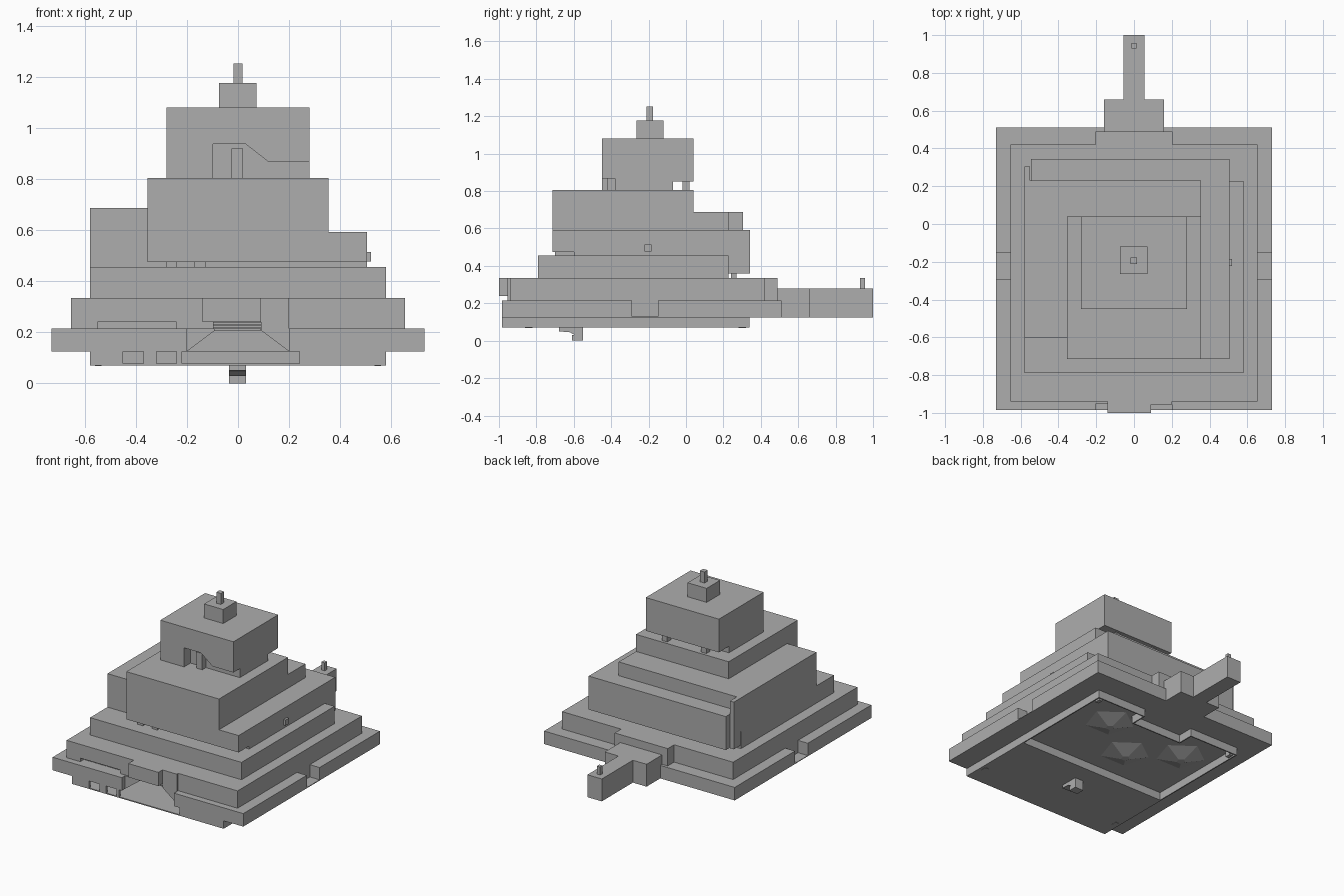
import bpy
import bmesh
from mathutils import Vector

old = bpy.data.objects.get("Cube")
if old:
    bpy.data.objects.remove(old, do_unlink=True)

stone = bpy.data.materials.new("grey stone")
stone.use_nodes = True
GREY = (0.42, 0.42, 0.42, 1)
stone.diffuse_color = GREY
stone.node_tree.nodes["Principled BSDF"].inputs["Base Color"].default_value = GREY


def prism(name, profile, axis, lo, hi):
    """Extrude a closed 2D profile along an axis (the other two axes in order)."""
    def place(p, d):
        c = list(p)
        c.insert("xyz".index(axis), d)
        return Vector(c)
    bm = bmesh.new()
    face = bm.faces.new([bm.verts.new(place(p, lo)) for p in profile])
    new = bmesh.ops.extrude_face_region(bm, geom=[face])["geom"]
    shift = place((0, 0), hi - lo)
    bmesh.ops.translate(bm, vec=shift, verts=[v for v in new if isinstance(v, bmesh.types.BMVert)])
    bmesh.ops.recalc_face_normals(bm, faces=bm.faces)
    me = bpy.data.meshes.new(name)
    bm.to_mesh(me)
    bm.free()
    me.materials.append(stone)
    ob = bpy.data.objects.new(name, me)
    bpy.context.collection.objects.link(ob)
    return ob


def box(name, x0, x1, y0, y1, z0, z1):
    return prism(name, [(x0, y0), (x1, y0), (x1, y1), (x0, y1)], "z", z0, z1)


# Lowest terrace, notched at the entrance and at both sides
half = [(.2, -.75), (.2, -.985), (.73, -.985), (.73, -.29), (.655, -.29),
        (.655, -.15), (.73, -.15), (.73, .51)]
prism("lower_terrace", half + [(-x, y) for x, y in reversed(half)], "z", .125, .215)
for side, s in (("left", 1), ("right", -1)):
    a, b = sorted((s * .65, s * .73))
    box(side + "_notch_floor", a, b, -.29, -.15, .125, .13)
    # Sloped cheeks of the doorway
    prism(side + "_door_cheek", [(s * .2, .125), (s * .2, .215), (s * .093, .215), (s * .093, .205)],
          "y", -.95, -.75)

# Second terrace with a rear bay, slightly undercut at the front
prism("second_terrace", [(-.655, -.94), (.655, -.94), (.655, .42), (.203, .42), (.203, .49),
                         (-.203, .49), (-.203, .42), (-.655, .42)], "z", .24, .335)
prism("second_terrace_foot", [(-.655, -.94), (-.55, -.94), (-.55, -.9), (-.24, -.9), (-.24, -.94),
                              (-.095, -.94), (-.095, -.75), (.09, -.75), (.09, -.94), (.655, -.94),
                              (.655, .42), (.203, .42), (.203, .49), (-.203, .49), (-.203, .42),
                              (-.655, .42)], "z", .215, .24)

# Entrance block and slats
box("entrance_block", -.14, .09, -1, -.94, .24, .335)
box("entrance_side", .09, .2, -.955, -.94, .125 + .09, .335)
for i in range(3):
    z = .206 + i * .012
    box("entrance_slat", -.095, .09, -.93 + i * .02, -.9 + i * .02, z, z + .008)

# Rear walkway
prism("rear_walkway", [(-.16, .45), (.16, .45), (.16, .66), (.055, .66), (.055, 1),
                       (-.055, 1), (-.055, .66), (-.16, .66)], "z", .125, .28)
box("walkway_post", -.013, .013, .93, .957, .28, .335)

# Underside skirt, floor panel and hanging spout
T = .008
for side, s in (("left", 1), ("right", -1)):
    a, b = sorted((s * .58, s * (.58 - T)))
    box(side + "_skirt", a, b, -.985, .34, .07, .125)
    a, b = sorted((s * .58, s * .2))
    box(side + "_rear_skirt", a, b, .34 - T, .34, .07, .125)
    a, b = sorted((s * .2, s * (.2 - T)))
    box(side + "_skirt_return", a, b, .22, .34, .07, .125)
    for y in (-.84, .3):
        a, b = sorted((s * .56, s * .535))
        box(side + "_corner_peg", a, b, y - .02, y + .02, .068, .125)
box("middle_rear_skirt", -.2, .2, .22, .22 + T, .07, .125)
box("floor_panel", -.58, .58, -.985, -.42, .07, .077)
box("panel_back", -.58, .58, -.428, -.42, .077, .125)
box("front_skirt_left", .24, .58, -.985, -.97, .07, .125)
box("front_skirt_right", -.58, -.45, -.985, -.97, .07, .125)
box("front_skirt_post", -.37, -.32, -.985, -.97, .07, .125)
box("front_skirt_end", -.24, -.22, -.985, -.97, .07, .125)
prism("spout", [(-.68, .07), (-.68, .05), (-.62, .045), (-.595, .03), (-.61, .03), (-.61, 0),
                (-.55, 0), (-.55, .07)], "x", -.035, .032)

# Shallow mounds under the floor
for x, y in ((.26, .07), (-.07, -.17), (-.37, .03)):
    bm = bmesh.new()
    bmesh.ops.create_cone(bm, cap_ends=True, segments=5, radius1=.17, radius2=.03, depth=.045)
    bmesh.ops.scale(bm, vec=(1, 1, -1), verts=bm.verts)
    bmesh.ops.translate(bm, vec=(x, y, .105), verts=bm.verts)
    bmesh.ops.recalc_face_normals(bm, faces=bm.faces)
    me = bpy.data.meshes.new("under_mound")
    bm.to_mesh(me)
    bm.free()
    me.materials.append(stone)
    bpy.context.collection.objects.link(bpy.data.objects.new("under_mound", me))

# Third terrace
box("third_terrace", -.58, .58, -.79, .228, .335, .455)

# Fourth terrace, overhanging at the rear on small feet
prism("fourth_terrace", [(-.715, .475), (-.6, .475), (-.6, .455), (.228, .455), (.228, .36),
                         (.343, .36), (.343, .592), (-.715, .592)], "x", -.355, .505)
box("fourth_terrace_wing", -.545, -.355, .228, .343, .36, .592)
for x in (-.5, 0, .45):
    box("overhang_foot", x, x + .02, .24, .27, .335, .36)
for x in (-.28, -.17):
    box("front_foot", x, x + .042, -.7, -.6, .455, .475)
box("left_knob", .505, .52, -.222, -.185, .477, .515)

# Raised wing on the right and the step behind the upper hall
box("right_wing", -.58, -.355, -.6, .23, .455, .687)
box("right_wing_wall", -.58, -.55, .23, .305, .36, .687)
box("rear_step", -.355, .355, .04, .23, .592, .687)

# Upper hall
box("upper_hall", -.355, .355, -.715, .04, .592, .805)

# Tower with a front niche and a rear undercut
prism("tower", [(-.38, .805), (-.07, .805), (-.07, .85), (.04, .85), (.04, 1.08), (-.38, 1.08)],
      "x", -.28, .28)
prism("tower_front", [(-.28, .805), (-.098, .805), (-.098, .937), (.03, .937), (.12, .867),
                      (.28, .867), (.28, 1.08), (-.28, 1.08)], "y", -.45, -.38)
box("niche_post", -.025, .02, -.42, -.38, .805, .907)
box("niche_post_cap", -.025, .02, -.425, -.38, .907, .92)
for x in (-.15, .15):
    box("rear_support", x - .02, x + .02, -.02, .02, .805, .85)

# Crown and finial
box("crown", -.074, .072, -.265, -.12, 1.08, 1.177)
box("finial", -.018, .017, -.212, -.177, 1.177, 1.253)
